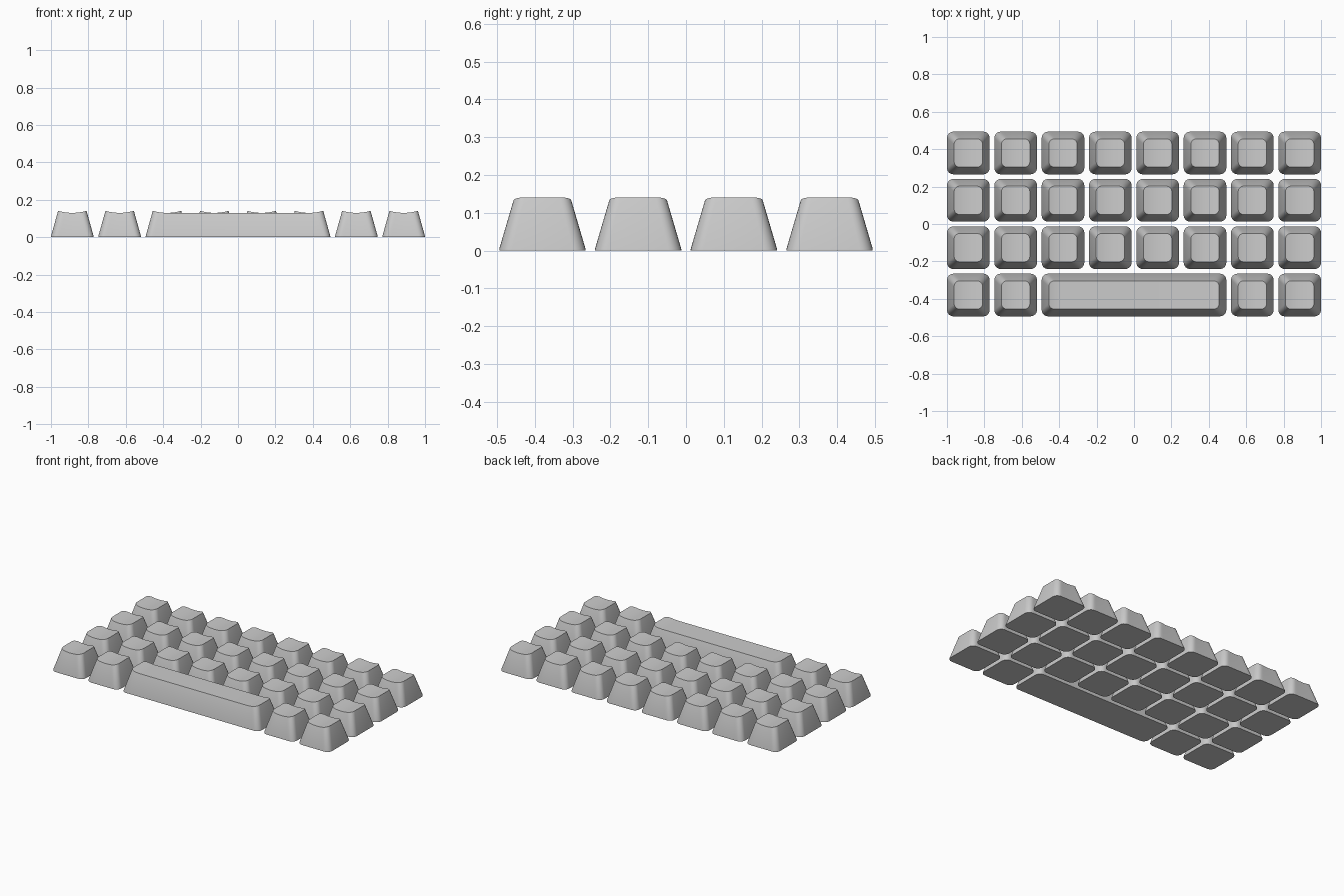
import bpy
from math import sin, cos, pi, radians

if "Cube" in bpy.data.objects:
    bpy.data.objects.remove(bpy.data.objects["Cube"])

PITCH = 0.2531
BASE, RIM = 0.114, 0.076        # half widths of key base and dished top
LIP, LOW, HIGH = 0.005, 0.130, 0.141


def outline(half, radius, arc=6, flat=11):
    """Front edge of a rounded square, left to right."""
    c = half - radius
    left = [(-c - radius * cos(a), -c - radius * sin(a))
            for a in (i * pi / 2 / arc for i in range(arc + 1))]
    middle = [(-c + 2 * c * i / flat, -half) for i in range(1, flat)]
    right = [(-x, y) for x, y in reversed(left)]
    return left + middle + right


def keycap_mesh(name, stretch=0.0):
    """Tapered keycap with a cylindrical dish; halves can be pulled apart."""
    base, rim = outline(BASE, 0.034), outline(RIM, 0.03)
    n = len(base)

    def ring(front, height):
        pts = front + [(x, -y) for x, y in reversed(front)]
        return [(x + (stretch if x > 0 else -stretch), y, height(x)) for x, y in pts]

    verts = (ring(base, lambda x: 0.0) + ring(base, lambda x: LIP)
             + ring(rim, lambda x: LOW + (HIGH - LOW) * (x / RIM) ** 2))
    m = 2 * n
    faces = [tuple(reversed(range(m)))]
    # side walls
    for r in (0, m):
        for i in range(m):
            j = (i + 1) % m
            faces.append((r + i, r + j, r + m + j, r + m + i))
    # dished top, strips running front to back
    t = 2 * m
    for i in range(n - 1):
        faces.append((t + i, t + i + 1, t + m - 2 - i, t + m - 1 - i))

    mesh = bpy.data.meshes.new(name)
    mesh.from_pydata(verts, [], faces)
    mesh.shade_smooth()
    mesh.set_sharp_from_angle(angle=radians(35))
    return mesh


def place(name, mesh, x, y):
    obj = bpy.data.objects.new(name, mesh)
    obj.location = (x, y, 0)
    bpy.context.collection.objects.link(obj)


# single keys: the front row leaves its four middle columns free
key = keycap_mesh("keycap")
for row in range(4):
    for col in range(8):
        if row == 0 and 2 <= col <= 5:
            continue
        place(f"key_row{row + 1}_col{col + 1}", key,
              (col - 3.5) * PITCH, (row - 1.5) * PITCH)

# space bar: four columns wide
place("space_bar", keycap_mesh("space_bar", 1.5 * PITCH), 0, -1.5 * PITCH)
